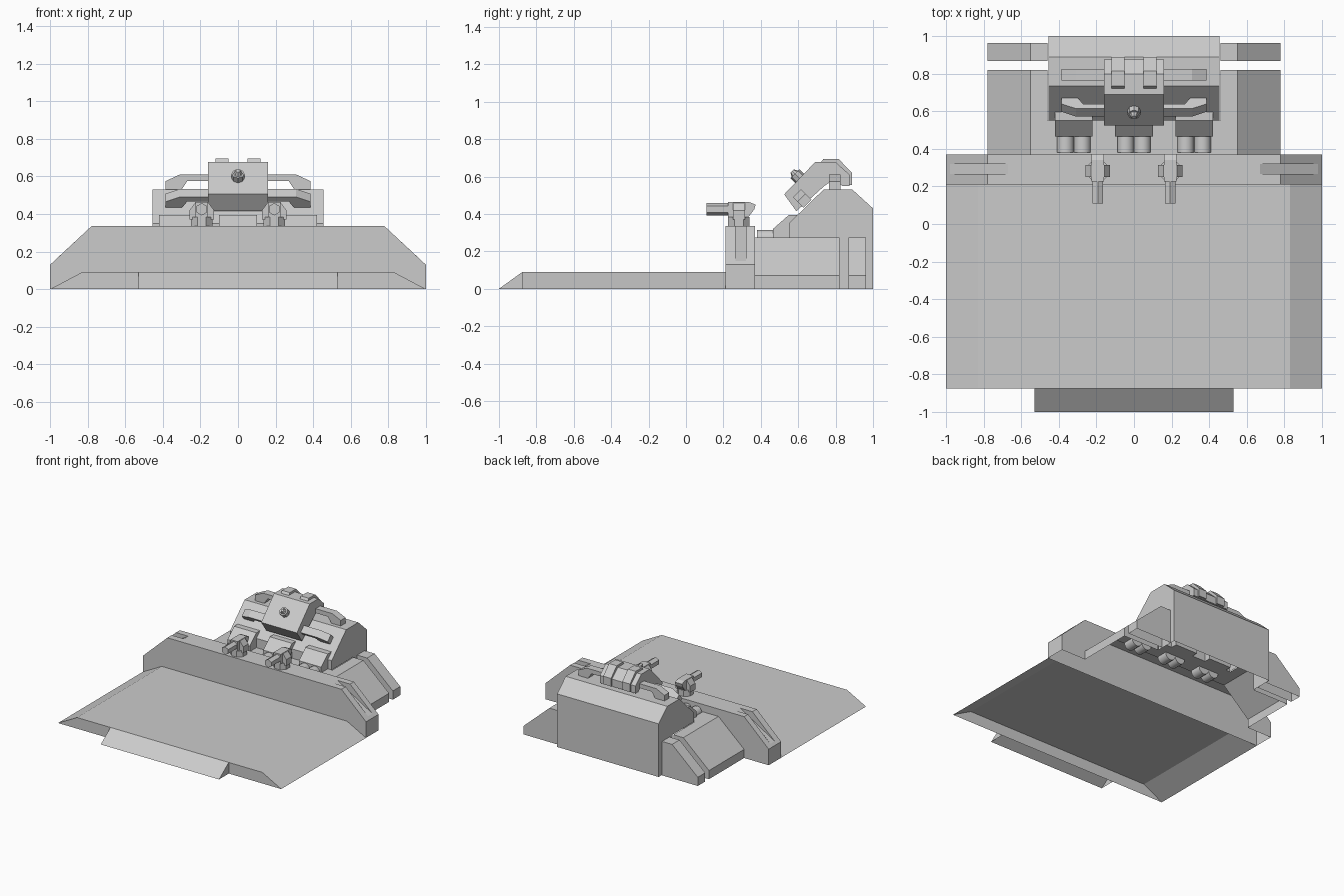
import bpy, bmesh, math
from mathutils import Matrix, Vector

if "Cube" in bpy.data.objects:
    bpy.data.objects.remove(bpy.data.objects["Cube"])

grey = bpy.data.materials.new("hull grey")
grey.diffuse_color = (0.6, 0.6, 0.6, 1)
grey.use_nodes = True
grey.node_tree.nodes["Principled BSDF"].inputs["Base Color"].default_value = grey.diffuse_color


def finish(name, bm):
    bmesh.ops.remove_doubles(bm, verts=bm.verts, dist=0.0005)
    bmesh.ops.recalc_face_normals(bm, faces=bm.faces)
    me = bpy.data.meshes.new(name)
    bm.to_mesh(me)
    bm.free()
    me.materials.append(grey)
    ob = bpy.data.objects.new(name, me)
    bpy.context.collection.objects.link(ob)
    return ob


def sweep(bm, pts, axis, lo, hi, skip=0, caps=(1, 1), mat=Matrix()):
    """Extrude a profile along x or y; the last `skip` edges stay open."""
    def at(p, t):
        return mat @ Vector((t, p[0], p[1]) if axis == 'x' else (p[0], t, p[1]))
    a = [bm.verts.new(at(p, lo)) for p in pts]
    b = [bm.verts.new(at(p, hi)) for p in pts]
    n = len(pts)
    for i in range(n - skip):
        j = (i + 1) % n
        bm.faces.new((a[i], a[j], b[j], b[i]))
    for ring, cap in ((a, caps[0]), (b, caps[1])):
        if cap:
            bm.faces.new(ring)


def prism(name, *args, **kw):
    bm = bmesh.new()
    sweep(bm, *args, **kw)
    return finish(name, bm)


def mirrored(pts):
    return pts + [(-x, z) for x, z in reversed(pts)]


def rod(name, start, end, r, n, r2=None, spin=0):
    """Cylinder or cone between two points."""
    start, end = Vector(start), Vector(end)
    d = end - start
    m = Matrix.Translation((start + end) / 2) @ d.to_track_quat('Z', 'Y').to_matrix().to_4x4()
    bm = bmesh.new()
    bmesh.ops.create_cone(bm, cap_ends=True, segments=n, radius1=r,
                          radius2=r if r2 is None else r2, depth=d.length,
                          matrix=m @ Matrix.Rotation(spin, 4, 'Z'))
    return finish(name, bm)


# Low deck and front ramp, hollow underneath
prism("deck", mirrored([(1, 0), (0.83, 0.09)]), 'y', -0.875, 0.21, skip=1, caps=(1, 0))
prism("front_ramp", [(-1, 0), (-0.875, 0.09), (-0.875, 0)], 'x', -0.53, 0.53, skip=2)

# Cross wall with a wedge notch on each shoulder, hollow underneath
outer = [(1, 0), (1, 0.13), (0.78, 0.335)]
notched = [(1, 0), (1, 0.13), (0.98, 0.149), (0.67, 0.335)]
bm = bmesh.new()
sweep(bm, mirrored(outer), 'y', 0.21, 0.265, skip=1, caps=(1, 0))
sweep(bm, mirrored(notched), 'y', 0.265, 0.32, skip=1, caps=(0, 0))
sweep(bm, mirrored(outer), 'y', 0.32, 0.37, skip=1, caps=(0, 0))
for s in (-1, 1):
    for y in (0.265, 0.32):
        bm.faces.new([bm.verts.new((s * x, y, z))
                      for x, z in ((0.67, 0.335), (0.78, 0.335), (0.98, 0.149))])
arch = [(0.55, 0.275), (0.78, 0.07), (0.78, 0)] + outer
arch = arch + [(-x, z) for x, z in reversed(arch)]
bm.faces.new([bm.verts.new((x, 0.37, z)) for x, z in arch])
finish("cross_wall", bm)

# Sloped side housings and rear side slabs
for s, side in ((-1, "left"), (1, "right")):
    pts = [(s * x, z) for x, z in
           ((0.46, 0.275), (0.55, 0.275), (0.78, 0.07), (0.78, 0), (0.46, 0))]
    prism(side + "_side_housing", pts, 'y', 0.37, 0.82, skip=2, caps=(0, 1))
    prism(side + "_rear_slab", pts, 'y', 0.868, 0.963, skip=2)

# Rear building and the floor in front of it
prism("rear_building", [(0.55, 0.275), (0.55, 0.35), (0.735, 0.53), (0.89, 0.53),
                        (1, 0.43), (1, 0), (0.82, 0), (0.82, 0.275)],
      'x', -0.455, 0.455, skip=3)
prism("middle_floor", [(-0.46, 0.275), (0.46, 0.275)], 'y', 0.37, 0.55, skip=1, caps=(0, 0))

# Three engine blocks with paired tubes
for cx in (-0.32, 0, 0.32):
    prism("engine_block", [(0.465, 0.275), (0.465, 0.32), (0.55, 0.395),
                           (0.6, 0.395), (0.6, 0.275)], 'x', cx - 0.1, cx + 0.1)
    for dx in (-0.045, 0.045):
        t = rod("engine_tube", (cx + dx, 0.38, 0.27), (cx + dx, 0.47, 0.27), 0.045, 16)
        t.data.shade_smooth()
        t.data.set_sharp_from_angle(angle=math.radians(35))

# Hood leaning over the building, with two top brackets
prism("hood", [(0.525, 0.505), (0.69, 0.677), (0.8, 0.677), (0.875, 0.61), (0.875, 0.55),
               (0.835, 0.55), (0.8, 0.59), (0.74, 0.55), (0.59, 0.415)], 'x', -0.16, 0.16)
for cx in (-0.085, 0.085):
    prism("hood_bracket", [(0.71, 0.66), (0.735, 0.695), (0.815, 0.695), (0.888, 0.62),
                           (0.888, 0.555), (0.85, 0.555), (0.8, 0.62)],
          'x', cx - 0.035, cx + 0.035)

# Grab bars: one upright on the roof, one lying on the front slope
bar = mirrored([(0.27, 0.045), (0.3, 0), (0.385, 0), (0.385, 0.045), (0.31, 0.08)])
for name, loc, tilt in (("upper_grab_bar", (0, 0.795, 0.53), 0),
                        ("lower_grab_bar", (0, 0.65, 0.455), 45)):
    m = Matrix.Translation(loc) @ Matrix.Rotation(math.radians(tilt), 4, 'X')
    prism(name, bar, 'y', -0.03, 0.03, mat=m)

# Stud on the hood front
rod("stud_base", (0, 0.612, 0.585), (0, 0.582, 0.615), 0.034, 8)
rod("stud_tip", (0, 0.585, 0.612), (0, 0.567, 0.63), 0.026, 8, 0.012)

# Two small swivel guns
for cx in (-0.193, 0.193):
    rod("gun_pedestal", (cx, 0.283, 0.33), (cx, 0.283, 0.385), 0.062, 8, spin=math.pi / 8)
    prism("gun_yoke", [(cx - 0.065, 0.37), (cx - 0.065, 0.42), (cx - 0.035, 0.46),
                       (cx + 0.035, 0.46), (cx + 0.065, 0.42), (cx + 0.065, 0.37)],
          'y', 0.25, 0.315)
    prism("gun_body", [(0.225, 0.385), (0.225, 0.463), (0.34, 0.463), (0.372, 0.45),
                       (0.365, 0.425), (0.335, 0.385)], 'x', cx - 0.032, cx + 0.032)
    rod("gun_barrel", (cx, 0.11, 0.425), (cx, 0.24, 0.425), 0.033, 6)
